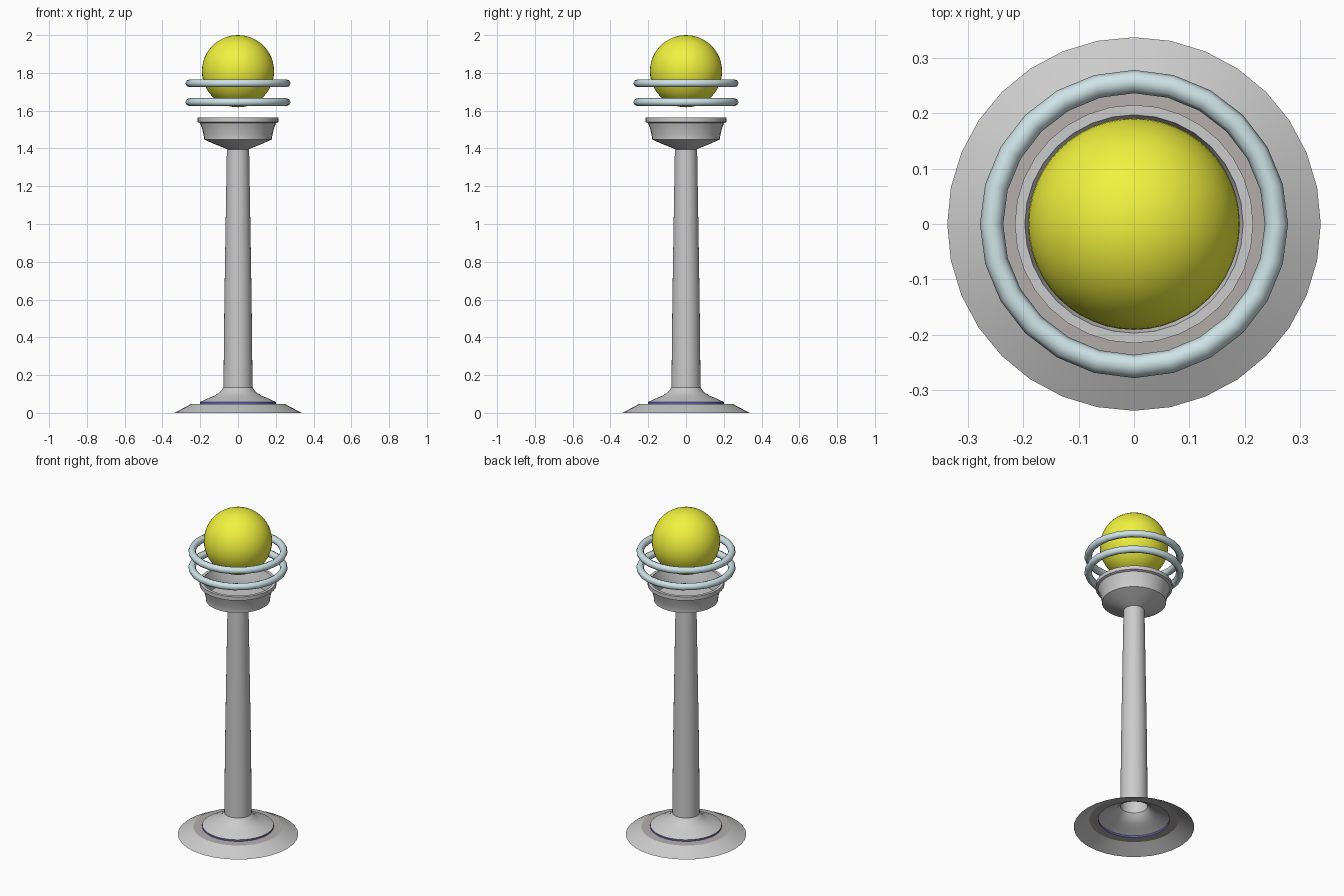
import bpy, bmesh, math

if "Cube" in bpy.data.objects:
    bpy.data.objects.remove(bpy.data.objects["Cube"])


def paint(obj, rgb):
    mat = bpy.data.materials.new(obj.name + "_colour")
    mat.diffuse_color = (*rgb, 1)
    mat.use_nodes = True
    mat.node_tree.nodes["Principled BSDF"].inputs["Base Color"].default_value = mat.diffuse_color
    obj.data.materials.append(mat)


def smooth(obj, angle=30):
    bpy.ops.object.select_all(action='DESELECT')
    obj.select_set(True)
    bpy.context.view_layer.objects.active = obj
    bpy.ops.object.shade_smooth_by_angle(angle=math.radians(angle))


def lathe(name, profile, sides=32, rgb=None):
    """Revolve (radius, height) points round the z axis, leaving the ends open."""
    bm = bmesh.new()
    rings = [[bm.verts.new((r * math.cos(2 * math.pi * j / sides),
                            r * math.sin(2 * math.pi * j / sides), z))
              for j in range(sides)] for r, z in profile]
    for low, high in zip(rings, rings[1:]):
        for j in range(sides):
            k = (j + 1) % sides
            bm.faces.new((low[j], low[k], high[k], high[j]))
    mesh = bpy.data.meshes.new(name)
    bm.to_mesh(mesh)
    bm.free()
    obj = bpy.data.objects.new(name, mesh)
    bpy.context.collection.objects.link(obj)
    if rgb:
        paint(obj, rgb)
    smooth(obj)
    return obj


# Sloped foot, its darker flat top and the thin blue trim; hollow underneath
lathe("base_skirt", [(0.337, 0), (0.25, 0.046)])
lathe("base_top", [(0.25, 0.046), (0.2, 0.048)], rgb=(0.45, 0.42, 0.41))
lathe("base_trim", [(0.2, 0.048), (0.2, 0.058)], rgb=(0.12, 0.12, 0.5))

# Flared, tapering column
lathe("column", [(0.2, 0.058), (0.165, 0.074), (0.125, 0.091), (0.095, 0.11),
                 (0.077, 0.135), (0.072, 0.6), (0.059, 1.395)])

# Lamp cup: flared neck, concave wall, rim, inner wall and floor
lathe("lamp_cup", [(0.055, 1.395), (0.085, 1.407), (0.125, 1.423), (0.18, 1.448),
                   (0.18, 1.457), (0.183, 1.475), (0.19, 1.505), (0.201, 1.535),
                   (0.215, 1.54), (0.215, 1.563), (0.197, 1.563), (0.19, 1.535),
                   (0.175, 1.50), (0.17, 1.465), (0.001, 1.465)])

# Floating guard rings
for label, z in (("lower", 1.645), ("upper", 1.745)):
    bpy.ops.mesh.primitive_torus_add(major_radius=0.257, minor_radius=0.021,
                                     major_segments=24, minor_segments=8,
                                     location=(0, 0, z))
    ring = bpy.context.object
    ring.name = label + "_ring"
    paint(ring, (0.62, 0.77, 0.8))
    smooth(ring, 50)

# Glowing globe
bpy.ops.mesh.primitive_uv_sphere_add(segments=48, ring_count=24, radius=0.191,
                                     location=(0, 0, 1.809))
globe = bpy.context.object
globe.name = "globe"
paint(globe, (0.88, 0.88, 0.05))
smooth(globe)
